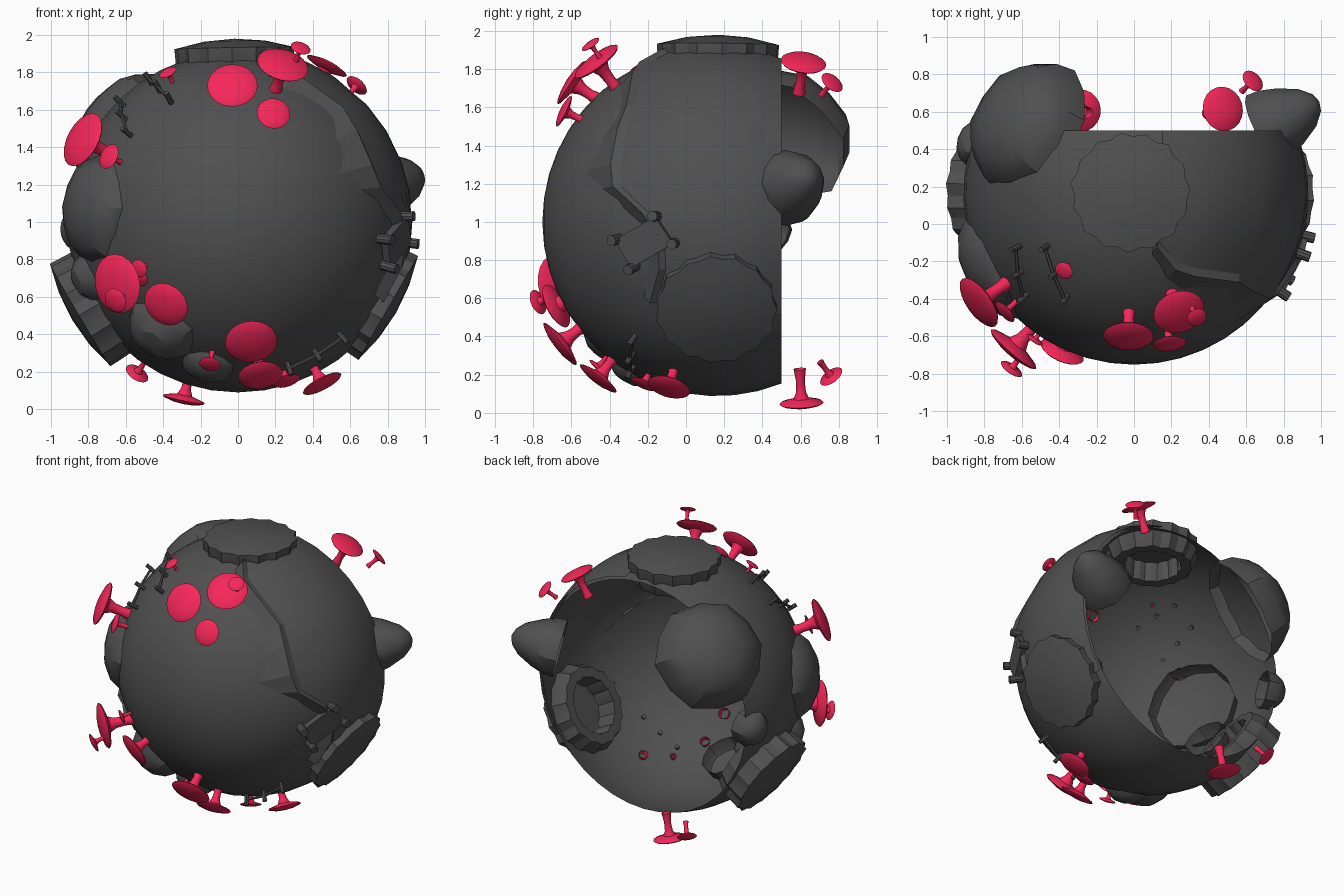
import bpy, bmesh, math, random
from mathutils import Vector

if "Cube" in bpy.data.objects:
    bpy.data.objects.remove(bpy.data.objects["Cube"])

random.seed(4)
C = Vector((0, 0.16, 1.0))      # centre of the hollow globe
R = 0.912


def material(name, *rgb):
    m = bpy.data.materials.new(name)
    m.diffuse_color = (*rgb, 1)
    m.use_nodes = True
    m.node_tree.nodes["Principled BSDF"].inputs["Base Color"].default_value = m.diffuse_color
    return m


pink = material("pink", 0.92, 0.02, 0.1)
dark = material("dark_grey", 0.08, 0.08, 0.08)


def finish(name, bm, mat=dark, angle=32):
    me = bpy.data.meshes.new(name)
    bm.to_mesh(me)
    bm.free()
    me.shade_smooth()
    me.set_sharp_from_angle(angle=math.radians(angle))
    ob = bpy.data.objects.new(name, me)
    bpy.context.collection.objects.link(ob)
    me.materials.append(mat)
    return ob


def lathe(bm, profile, direction, sides, jag=0.0, origin=C):
    """Revolve (radius, height) pairs, listed from base to tip, around a ray."""
    q = Vector(direction).to_track_quat('Z', 'Y')
    wob = [1 + jag * ((-1) ** i + random.uniform(-.5, .5)) for i in range(sides)]
    rings = []
    for r, h in profile:
        if r == 0:
            rings.append([bm.verts.new(origin + q @ Vector((0, 0, h)))] * sides)
            continue
        ring = []
        for i in range(sides):
            a = 2 * math.pi * i / sides
            rr = r * wob[i]
            ring.append(bm.verts.new(origin + q @ Vector((rr * math.cos(a), rr * math.sin(a), h))))
        rings.append(ring)
    for a, b in zip(rings, rings[1:]):
        for i in range(sides):
            j = (i + 1) % sides
            f = list(dict.fromkeys((a[i], a[j], b[j], b[i])))
            bm.faces.new(f)


def rod(bm, a, b, r, sides=8):
    d = b - a
    lathe(bm, [(0, 0), (r, 0), (r, d.length), (0, d.length)], d, sides, origin=a)


def ray(p, d):
    return C + (Vector(p) - C).normalized() * d


# Open globe shell, poles along y, cut flat at the back
bm = bmesh.new()
cut = math.acos(0.34 / R)
prof = [(R * math.sin(t), -R * math.cos(t))
        for t in [(math.pi - cut) * k / 14 for k in range(15)]]
prof[0] = (0, -R)
lathe(bm, prof, (0, 1, 0), 40)
finish("globe_shell", bm)

# Raised plate with a jagged, lipped front edge on the right
edge = [(-.05, 1.9), (-.17, 1.87), (-.3, 1.79), (-.36, 1.73), (-.36, 1.58), (-.45, 1.45),
        (-.55, 1.26), (-.45, 1.18), (-.32, 1.06), (-.2, .95), (-.2, .78), (-.23, .6)]
bm = bmesh.new()
PR = 0.932
grid = []
n = len(edge)
lip = [.05, .08, .09, .12, .08, .13, .2, .1, .13, .09, .1, .07]
for i, (y, z) in enumerate(edge):
    dy, dz = y - C.y, z - C.z
    e = Vector((math.sqrt(max(.01, PR ** 2 - dy * dy - dz * dz)), dy, dz)).normalized()
    a = math.radians(80 - 114 * i / (n - 1))
    s = math.sqrt(PR ** 2 - .34 ** 2)
    rim = Vector((s * math.cos(a), .34, s * math.sin(a))).normalized()
    ts = [0, lip[i], lip[i] + .04] + [lip[i] + .04 + (.96 - lip[i]) * k / 8 for k in range(1, 9)]
    rad = [.91, .957] + [PR] * 9
    grid.append([bm.verts.new(C + e.slerp(rim, t) * r) for t, r in zip(ts, rad)])
for a, b in zip(grid, grid[1:]):
    for k in range(len(a) - 1):
        bm.faces.new((a[k], b[k], b[k + 1], a[k + 1]))
finish("jagged_plate", bm, angle=14)

# Hatches: rough capped tubes through the shell, hollow toward the inside
for name, d, top in (("top_hatch", (-.02, .01, 1), .98),
                     ("right_hatch", (.87, 0, -.5), .975),
                     ("left_hatch", (-.86, .02, -.51), 1.03)):
    bm = bmesh.new()
    lathe(bm, [(0, .89), (.19, .89), (.2, .75), (.27, .75), (.305, .83),
               (.312, top - .05), (.16, top - .013), (0, top)], d, 30, .03)
    finish(name, bm, angle=20)

# Low-poly lumps: (name, axis point, radius, base distance, height)
lumps = [("back_lump", (-.53, .5, 1.44), .375, .80, .27),
         ("side_lump", (-.72, -.22, 1.07), .31, .80, .21),
         ("small_side_lump", (-.8, -.1, .7), .16, .80, .18),
         ("small_back_lump", (-.84, .43, .96), .13, .87, .12),
         ("lower_lump", (-.42, -.4, .41), .21, .82, .21),
         ("bottom_lump", (-.17, -.3, .2), .16, .84, .14)]
for name, p, r, d, h in lumps:
    bm = bmesh.new()
    lathe(bm, [(r, d - .04), (r * .94, d + h * .3), (r * .75, d + h * .67),
               (r * .42, d + h * .92), (0, d + h)], Vector(p) - C, 12, .02)
    finish(name, bm, angle=27)

# Pointed horn on the right
bm = bmesh.new()
lathe(bm, [(.2, .79), (.195, .86), (.165, .95), (.11, 1.06), (.055, 1.115), (0, 1.135)],
      (.68, .34, .17), 12, .01)
finish("horn", bm)

# Pink mushrooms: cap centre x, y, z, cap radius, optional axis
caps = [(-.03, -.6, 1.73, .135, (-.02, -.85, .55)), (.24, -.47, 1.84, .14),
        (.335, -.5, 1.93, .055), (.19, -.64, 1.58, .09, (.12, -.88, .42)),
        (.475, .615, 1.835, .12, (.42, .12, .83)), (.635, .765, 1.73, .065),
        (-.375, -.25, 1.8, .05), (-.83, -.42, 1.44, .155), (-.69, -.47, 1.35, .07),
        (-.645, -.67, .67, .16, (-.65, -.75, -.14)), (-.655, -.775, .58, .068),
        (-.53, -.62, .75, .05), (-.385, -.68, .56, .125), (.07, -.66, .36, .14),
        (.12, -.46, .18, .12), (.45, -.09, .135, .115), (.26, -.22, .15, .075),
        (-.29, .605, .05, .115, (-.2, .05, -.95)), (-.54, .76, .19, .068),
        (-.15, -.46, .24, .058)]
for i, (x, y, z, r, *axis) in enumerate(caps):
    p = Vector((x, y, z))
    d = (p - C).length
    v = Vector(axis[0]).normalized() if axis else (p - C) / d
    base = max(.88, d - 1.6 * r)
    bm = bmesh.new()
    lathe(bm, [(.28 * r, base), (.2 * r, base + .35 * (d - base)), (.23 * r, d - .5 * r),
               (.36 * r, d - .22 * r), (.93 * r, d - .07 * r), (r, d), (.9 * r, d + .07 * r),
               (.5 * r, d + .17 * r), (0, d + .21 * r)], v, 20, origin=p - v * d)
    finish("mushroom_%02d" % i, bm, pink, 50)

# Pin rails: posts standing on the shell, joined by a thin bar
rails = [((-.66, -.14, 1.67), (-.62, -.42, 1.5)),
         ((-.5, -.14, 1.8), (-.38, -.42, 1.68)),
         ((.28, -.3, .2), (.57, -.29, .37))]
for i, (a, b) in enumerate(rails):
    bm = bmesh.new()
    pts = [Vector(a).lerp(Vector(b), t) for t in (0, .5, 1)]
    for p in pts:
        rod(bm, ray(p, .89), ray(p, .985), .015)
    for p, q in zip(pts, pts[1:]):
        rod(bm, ray(p, .945), ray(q, .945), .01, 6)
    finish("pin_rail_%d" % i, bm)

# Square bracket with four pins on the right
pins = [(.92, -.17, 1.03), (.84, -.4, .9), (.84, -.3, .75), (.98, -.08, .88)]
bm = bmesh.new()
hull = [bm.verts.new(ray(p, d)) for p in pins for d in (.92, .965)]
bmesh.ops.convex_hull(bm, input=hull)
bmesh.ops.recalc_face_normals(bm, faces=bm.faces)
for p in pins:
    rod(bm, ray(p, .91), ray(p, 1.0), .028, 10)
finish("pin_bracket", bm)
